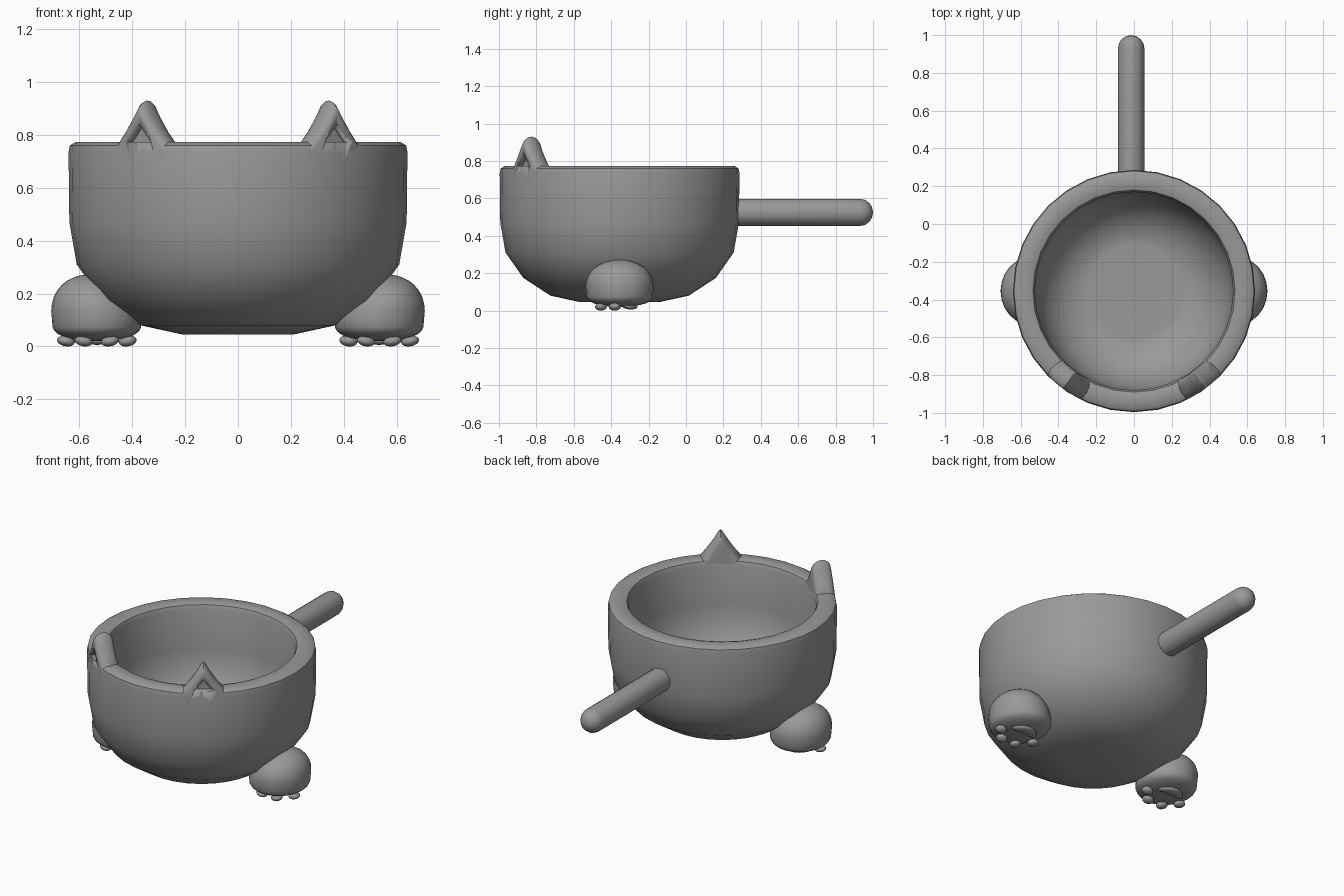
import bpy, bmesh, math
from mathutils import Vector

if "Cube" in bpy.data.objects:
    bpy.data.objects.remove(bpy.data.objects["Cube"])

gray = bpy.data.materials.new("warm_gray")
gray.diffuse_color = (0.32, 0.32, 0.32, 1)
gray.use_nodes = True
gray.node_tree.nodes["Principled BSDF"].inputs["Base Color"].default_value = gray.diffuse_color
CY = -0.355  # bowl centre in y


def finish(name, bm, angle=45):
    bmesh.ops.recalc_face_normals(bm, faces=bm.faces[:])
    mesh = bpy.data.meshes.new(name)
    bm.to_mesh(mesh)
    bm.free()
    ob = bpy.data.objects.new(name, mesh)
    bpy.context.collection.objects.link(ob)
    mesh.materials.append(gray)
    bpy.ops.object.select_all(action='DESELECT')
    ob.select_set(True)
    bpy.context.view_layer.objects.active = ob
    bpy.ops.object.shade_smooth_by_angle(angle=math.radians(angle))
    return ob


def lathe(name, profile, segs, place):
    """Revolve (radius, height) points; place maps local to world."""
    bm = bmesh.new()
    rings = []
    for r, h in profile:
        if r == 0:
            rings.append([bm.verts.new(place(Vector((0, 0, h))))] * segs)
        else:
            rings.append([bm.verts.new(place(Vector((
                r * math.cos(math.tau * i / segs),
                r * math.sin(math.tau * i / segs), h)))) for i in range(segs)])
    for a, b in zip(rings, rings[1:]):
        for i in range(segs):
            j = (i + 1) % segs
            bm.faces.new(list(dict.fromkeys((a[i], a[j], b[j], b[i]))))
    return finish(name, bm)


def blob(name, shape, u=24, v=14):
    """Unit sphere with each point reshaped by a function."""
    bm = bmesh.new()
    bmesh.ops.create_uvsphere(bm, u_segments=u, v_segments=v, radius=1)
    for vert in bm.verts:
        vert.co = shape(vert.co.copy())
    return finish(name, bm, 60)


def loft(name, sections, angle):
    """Skin a row of closed sections and cap both ends."""
    bm = bmesh.new()
    rows = [[bm.verts.new(p) for p in s] for s in sections]
    n = len(rows[0])
    for a, b in zip(rows, rows[1:]):
        for i in range(n):
            j = (i + 1) % n
            bm.faces.new((a[i], a[j], b[j], b[i]))
    bm.faces.new(rows[0])
    bm.faces.new(rows[-1])
    return finish(name, bm, angle)


def ear_section(azimuth, lift):
    """Rounded rim section at one azimuth, raised by lift."""
    pts = [(0.638, 0.70)]
    for k in range(9):
        a = math.pi * k / 8
        pts.append((0.583 + 0.056 * math.cos(a),
                    0.725 + lift + 0.05 * math.sin(a)))
    pts.append((0.527, 0.70))
    return [Vector((r * math.sin(azimuth), CY - r * math.cos(azimuth), z))
            for r, z in pts]


# Bowl: outer wall, rounded rim, inner wall and flat floor
lathe("bowl", [
    (0, 0.045), (0.21, 0.045), (0.37, 0.08), (0.515, 0.175), (0.61, 0.31),
    (0.638, 0.47), (0.641, 0.735), (0.636, 0.76), (0.615, 0.773),
    (0.56, 0.773), (0.535, 0.765), (0.525, 0.74), (0.525, 0.50),
    (0.505, 0.38), (0.445, 0.265), (0.36, 0.195), (0.28, 0.165),
    (0.25, 0.163), (0, 0.163)],
    32, lambda p: p + Vector((0, CY, 0)))

# Handle: round bar with a domed end
bar = [(0, 0.21), (0.07, 0.21), (0.07, 0.93)]
bar += [(0.07 * math.cos(a), 0.93 + 0.07 * math.sin(a))
        for a in (math.pi / 8, math.pi / 4, 3 * math.pi / 8)] + [(0, 1.0)]
lathe("handle", bar, 16,
      lambda p: Vector((p.x - 0.015, p.z, 0.525 + p.y * 1.04)))

for side, label in ((1, "right"), (-1, "left")):
    # Ear: rim pulled up into a pointed ridge, with a recess outside
    az = side * math.radians(36)
    steps = [(-11, 0), (-7, 0.05), (-3.5, 0.102), (-0.8, 0.149), (0, 0.155),
             (0.8, 0.149), (3.5, 0.102), (7, 0.05), (11, 0)]
    ear = loft(label + "_ear",
               [ear_section(az + math.radians(d), h) for d, h in steps], 40)
    out = Vector((math.sin(az), -math.cos(az), 0))
    tan = Vector((math.cos(az), math.sin(az), 0))
    cutter = loft(label + "_ear_cutter", [
        [out * r + tan * t + Vector((0, CY, z))
         for t, z in ((-0.055, 0.774), (0.055, 0.774), (0, 0.842))]
        for r in (0.60, 0.70)], 30)
    cutter.hide_render = True
    cutter.hide_viewport = True
    cut = ear.modifiers.new("recess", 'BOOLEAN')
    cut.operation = 'DIFFERENCE'
    cut.object = cutter
    cut.solver = 'EXACT'

    # Foot: dome with a nearly flat sole, leaning slightly outward
    fx = side * 0.534

    def foot_shape(p):
        if p.z < 0:
            z = 0.105 - 0.085 * abs(p.z) ** 0.55
        else:
            z = 0.105 + 0.167 * p.z
        up = max(0, p.z)
        return Vector((fx + 0.17 * p.x + side * 0.03 * up,
                       CY + 0.18 * p.y * (1 + 0.15 * up), z))

    blob(label + "_foot", foot_shape, 24, 18)

    # Paw pads: curved main pad and four toes fanned to the front
    blob(label + "_main_pad", lambda p: Vector((
        fx + 0.088 * p.x, CY + 0.06 + 0.036 * p.y - 0.035 * p.x ** 2,
        0.02 + 0.014 * p.z)), 16, 8)
    for k, (tx, ty) in enumerate([(-0.117, -0.026), (-0.05, -0.1),
                                  (0.05, -0.1), (0.117, -0.026)]):
        # outer toes sit a little higher, following the sole
        blob(f"{label}_toe_pad_{k + 1}", lambda p: Vector((
            fx + tx + 0.034 * p.x, CY + ty + 0.032 * p.y,
            0.02 + 0.02 * p.z + 0.12 * abs(tx) / tx * 0.034 * p.x)), 12, 8)
